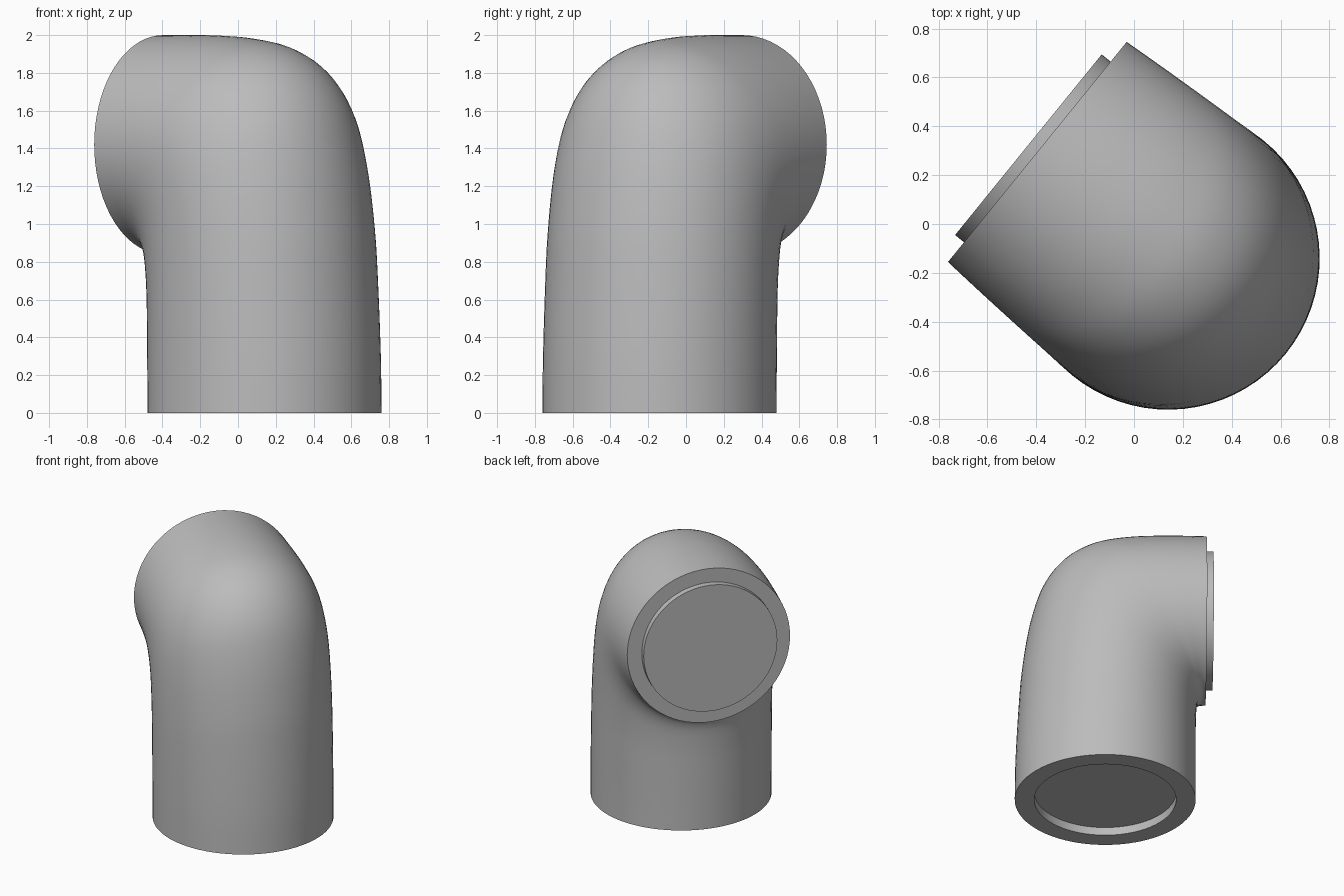
import bpy, bmesh, math
from mathutils import Vector

cube = bpy.data.objects.get("Cube")
if cube:
    bpy.data.objects.remove(cube)

SIDES = 72
AXIS = Vector((0.14, -0.14, 0))          # centre line of the upright pipe
OUT = Vector((-0.776, 0.63, 0)).normalized()   # direction the outlet faces
SIDE = Vector((0.63, 0.776, 0)).normalized()
UP = Vector((0, 0, 1))

grey = bpy.data.materials.new("pipe grey")
grey.use_nodes = True
grey.diffuse_color = (0.5, 0.5, 0.5, 1)
grey.node_tree.nodes["Principled BSDF"].inputs["Base Color"].default_value = (0.5, 0.5, 0.5, 1)

# Matching heel and throat points of the bend: (distance along OUT, height)
heel = [(-.62, 0), (-.615, .3), (-.595, .7), (-.57, 1.02), (-.515, 1.37), (-.43, 1.64),
        (-.29, 1.83), (-.1, 1.94), (.13, 1.985), (.4, 2), (.69, 2)]
throat = [(.62, 0), (.62, .2), (.62, .4), (.62, .55), (.622, .65), (.625, .72),
          (.63, .77), (.64, .81), (.655, .83), (.67, .84), (.69, .84)]


def smooth_path(points, steps=5):
    """Catmull-Rom curve through the points."""
    p = [Vector(q) for q in points]
    p = [2 * p[0] - p[1]] + p + [2 * p[-1] - p[-2]]
    path = []
    for a, b, c, d in zip(p, p[1:], p[2:], p[3:]):
        for k in range(steps):
            t = k / steps
            path.append(0.5 * (2 * b + (c - a) * t + (2 * a - 5 * b + 4 * c - d) * t * t
                               + (3 * b - a - 3 * c + d) * t ** 3))
    return path + [p[-2]]


def place(q):
    return AXIS + OUT * q[0] + UP * q[1]


def loft(name, sections):
    """Skin elliptical sections given as (centre, half axis, half axis), closed at both ends."""
    bm = bmesh.new()
    rings = []
    for centre, a, b in sections:
        angles = [2 * math.pi * i / SIDES for i in range(SIDES)]
        rings.append([bm.verts.new(centre + a * math.cos(w) + b * math.sin(w)) for w in angles])
    for r, s in zip(rings, rings[1:]):
        for i in range(SIDES):
            j = (i + 1) % SIDES
            bm.faces.new((r[i], r[j], s[j], s[i]))
    bm.faces.new(rings[0])
    bm.faces.new(rings[-1])
    bmesh.ops.recalc_face_normals(bm, faces=bm.faces)
    mesh = bpy.data.meshes.new(name)
    bm.to_mesh(mesh)
    bm.free()
    mesh.materials.append(grey)
    obj = bpy.data.objects.new(name, mesh)
    bpy.context.collection.objects.link(obj)
    bpy.ops.object.select_all(action='DESELECT')
    obj.select_set(True)
    bpy.context.view_layer.objects.active = obj
    bpy.ops.object.shade_smooth_by_angle(angle=math.radians(35))
    return obj


# Elbow body, starting inside the shallow socket underneath
socket = 0.486
sections = [(AXIS + UP * z, -OUT * socket, SIDE * socket) for z in (0.06, 0)]
outer, inner = smooth_path(heel), smooth_path(throat)
for k, (h, t) in enumerate(zip(outer, inner)):
    f = k / (len(outer) - 1)
    width = 0.62 - 0.04 * f ** 3
    h, t = place(h), place(t)
    sections.append(((h + t) / 2, (h - t) / 2, SIDE * width))
loft("elbow_pipe", sections)

# Raised round plug on the outlet
r = 0.476
loft("outlet_plug", [(place((s, 1.42)), UP * r, SIDE * r) for s in (0.67, 0.737)])
